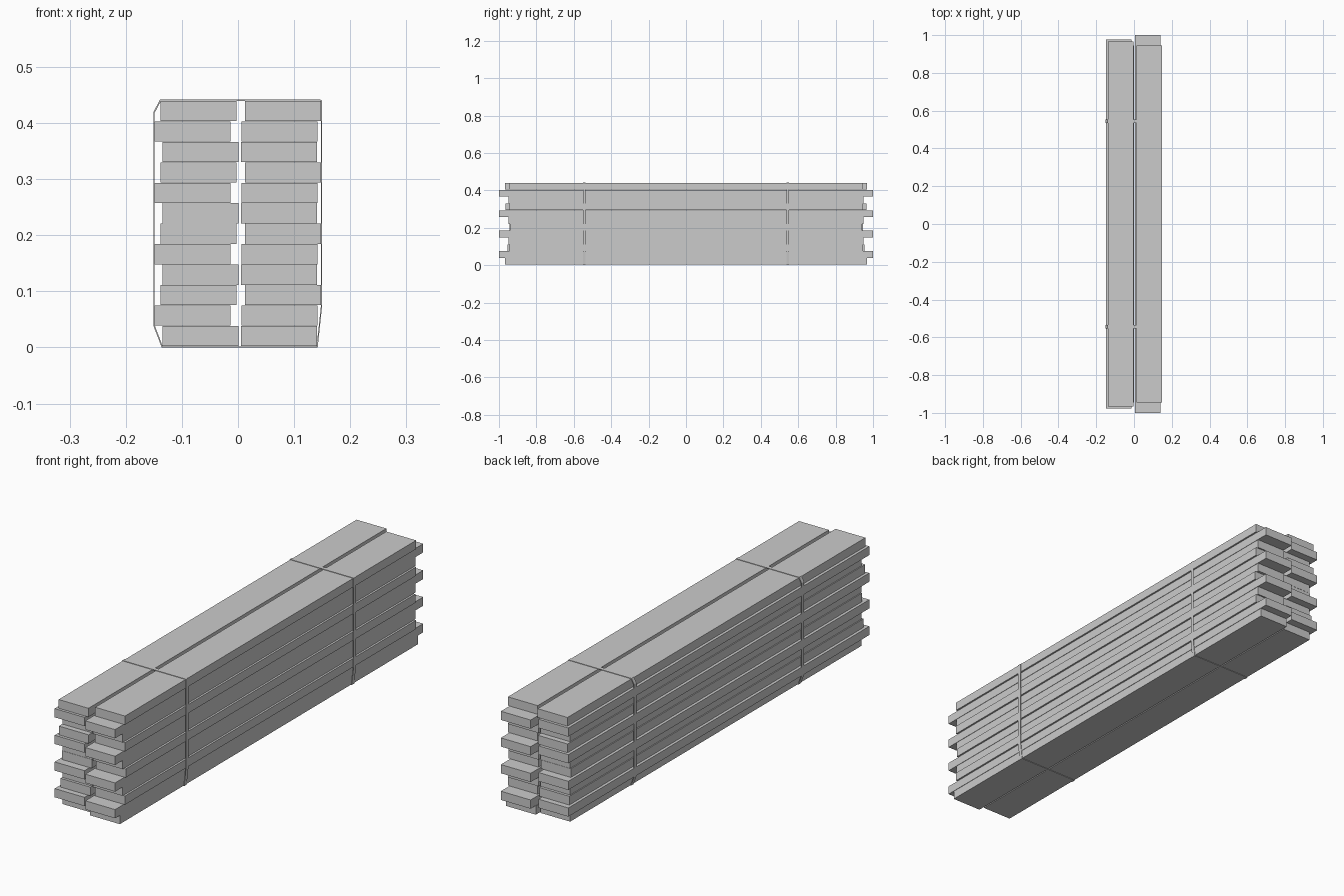
import bpy, bmesh

if "Cube" in bpy.data.objects:
    bpy.data.objects.remove(bpy.data.objects["Cube"])

PITCH, THICK, WIDTH, BASE = 0.0365, 0.0358, 0.1355, 0.0022

# sideways offsets repeat every three layers; half lengths vary per layer
left_x = [-0.0672, -0.0814, -0.0705]
right_x = [0.0728, 0.0737, 0.0802]
left_half = [0.945, 0.977, 0.955, 0.945, 0.977, 0.945, 0.945, 0.977, 0.966, 0.945, 0.977, 0.967]
right_half = [0.968, 1.0, 0.945, 0.95, 1.0, 0.94, 0.95, 1.0, 0.945, 0.95, 1.0, 0.945]


def make_object(name, bm):
    bmesh.ops.recalc_face_normals(bm, faces=bm.faces[:])
    mesh = bpy.data.meshes.new(name)
    bm.to_mesh(mesh)
    bm.free()
    obj = bpy.data.objects.new(name, mesh)
    bpy.context.collection.objects.link(obj)
    return obj


def board(name, x, z, half_length):
    bm = bmesh.new()
    bmesh.ops.create_cube(bm, size=1)
    bmesh.ops.scale(bm, vec=(WIDTH, 2 * half_length, THICK), verts=bm.verts)
    make_object(name, bm).location = (x, 0, z)


# two columns of planks
for i in range(12):
    z = BASE + PITCH * i + THICK / 2
    board(f"left_plank_{i + 1}", left_x[i % 3], z, left_half[i])
    board(f"right_plank_{i + 1}", right_x[i % 3], z, right_half[i])

# strap outline pulled tight around the stack
outer = [(-0.136, 0.0), (0.142, 0.0), (0.1495, 0.070), (0.1495, 0.440),
         (0.147, 0.4415), (-0.139, 0.4415), (-0.1505, 0.420), (-0.1505, 0.038)]


def strap(name, y, half_width=0.008, inset=0.002):
    cx, cz, hx, hz = 0.0, 0.22, 0.15, 0.22
    inner = [(cx + (x - cx) * (1 - inset / hx), cz + (z - cz) * (1 - inset / hz))
             for x, z in outer]
    bm = bmesh.new()
    rings = [[bm.verts.new((x, y + s * half_width, z)) for x, z in pts]
             for pts, s in ((outer, -1), (outer, 1), (inner, 1), (inner, -1))]
    n = len(outer)
    for k in range(4):
        a, b = rings[k], rings[(k + 1) % 4]
        for j in range(n):
            bm.faces.new((a[j], a[(j + 1) % n], b[(j + 1) % n], b[j]))
    make_object(name, bm)


strap("front_strap", -0.544)
strap("back_strap", 0.544)
